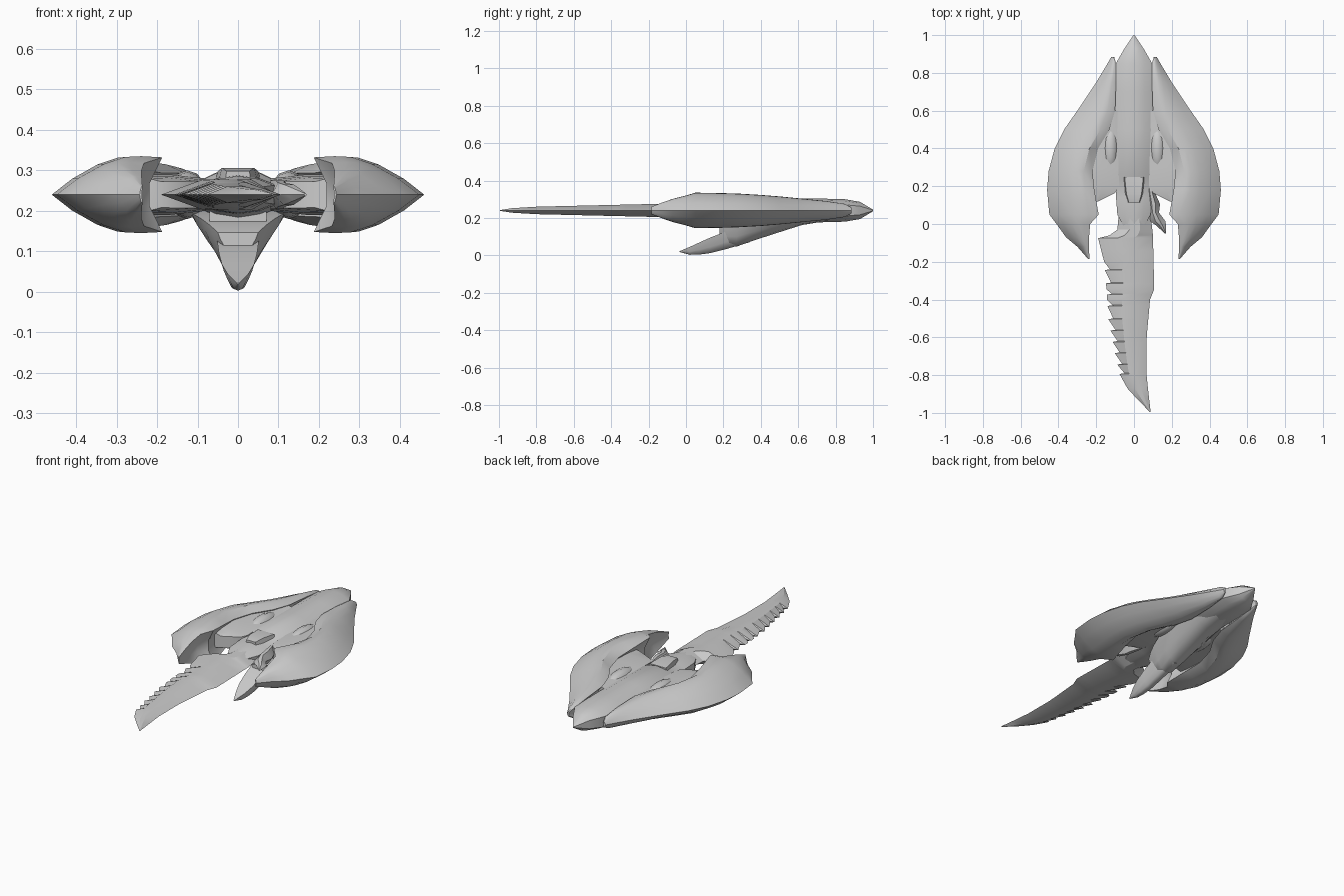
import bpy, bmesh, math

if "Cube" in bpy.data.objects:
    bpy.data.objects.remove(bpy.data.objects["Cube"])

grey = bpy.data.materials.new("hull_grey")
grey.diffuse_color = (0.6, 0.6, 0.6, 1)
grey.use_nodes = True
grey.node_tree.nodes["Principled BSDF"].inputs["Base Color"].default_value = grey.diffuse_color
MID = 0.24  # height of the sharp horizontal edge


def loft(name, rings, smooth=35):
    """Skin a list of equal-length point rings and close both ends."""
    bm = bmesh.new()
    loops = [[bm.verts.new(p) for p in ring] for ring in rings]
    n = len(loops[0])
    for a, b in zip(loops, loops[1:]):
        for k in range(n):
            bm.faces.new((a[k], a[(k + 1) % n], b[(k + 1) % n], b[k]))
    bm.faces.new(loops[0])
    bm.faces.new(loops[-1][::-1])
    bmesh.ops.recalc_face_normals(bm, faces=bm.faces)
    mesh = bpy.data.meshes.new(name)
    bm.to_mesh(mesh)
    bm.free()
    obj = bpy.data.objects.new(name, mesh)
    bpy.context.collection.objects.link(obj)
    mesh.materials.append(grey)
    bpy.ops.object.select_all(action='DESELECT')
    obj.select_set(True)
    bpy.context.view_layer.objects.active = obj
    bpy.ops.object.shade_smooth_by_angle(angle=math.radians(smooth))
    return obj


def lerp(table, y):
    """Interpolate a list of (y, value) pairs with falling y."""
    for (y0, v0), (y1, v1) in zip(table, table[1:]):
        if y0 >= y >= y1:
            return v0 + (v1 - v0) * (y0 - y) / (y0 - y1)
    return table[-1][1]


def section(y, left, right, t, profile, z=MID):
    """Place a unit profile (0..1 across, -1..1 high) between two edges."""
    return [(left + (right - left) * u, y, z + t * v) for u, v in profile]


# Fuselage: long spine with a pointed nose, stepped down at the hatch
hull = [(0, -.5), (.22, -.84), (.5, -1), (.78, -.84),
        (1, -.5), (1, .5), (.78, .84), (.5, 1), (.22, .84), (0, .5)]
stations = [(1, .003, .004), (.93, .05, .046), (.85, .096, .06), (.7, .1, .064),
            (.5, .1, .064), (.26, .1, .062), (.24, .098, .05), (.14, .095, .048),
            (.05, .088, .046), (-.06, .03, .03)]
loft("fuselage", [section(y, -w, w, t, hull) for y, w, t in stations])

# Wedge hatch behind the blade root
hatch = [(0, -1), (1, -1), (.9, 1), (.1, 1)]
loft("hatch", [section(.25, -.062, .062, .02, hatch, .278),
               section(.16, -.05, .05, .02, hatch, .286),
               section(.115, -.035, .035, .02, hatch, .278)], 20)

# Crescent wings: knife outer edge, rounded ridge, inner side dropping to the web
wing = [(.885, .105, .12, .015, .8), (.85, .095, .14, .035, .8),
        (.75, .095, .2, .05, .8), (.6, .1, .3, .065, .75),
        (.5, .13, .37, .075, .7), (.4, .19, .42, .083, .65),
        (.28, .22, .452, .09, .65), (.18, .21, .46, .093, .75),
        (.05, .187, .448, .095, .97), (0, .232, .41, .08, .97),
        (-.07, .238, .36, .062, .97), (-.12, .238, .3, .045, .97),
        (-.185, .236, .243, .02, .97)]
# Webs joining the wings to the fuselage
web_profile = [(0, -.8), (.5, -1), (1, -1), (1, 1), (.5, 1), (0, .8)]
web = [(.6, .08, .13, .045), (.5, .08, .2, .045), (.3, .08, .26, .05),
       (.2, .08, .25, .045), (.165, .1, .25, .042), (.12, .19, .25, .04)]
pod_angles = [math.tau * k / 12 for k in range(12)]
for side, label in ((1, "right"), (-1, "left")):
    rings = []
    for y, i, o, t, drop in wing:
        upper = [(.8, .42), (.55, .8), (.35, .98), (.2, 1), (0, drop), (.12, .3)]
        profile = [(1, 0)] + upper + [(u, -v) for u, v in reversed(upper)]
        rings.append(section(y, side * i, side * o, t, profile))
    loft(label + "_wing", rings)
    loft(label + "_web", [section(y, side * i, side * o, t, web_profile)
                          for y, i, o, t in web])
    # Rounded pod between wing and spine
    pod = []
    for k in range(9):
        a = math.pi * (k + .15) / 8.3
        r = math.sin(a)
        pod.append([(side * (.125 + .048 * r * math.cos(b)), .4 + .13 * math.cos(a),
                     MID + .06 * r * math.sin(b)) for b in pod_angles])
    loft(label + "_pod", pod, 60)

# Serrated blade: stepped left edge, plain right edge, flat centre
left = [(.06, -.08), (-.03, -.088), (-.06, -.13), (-.075, -.19), (-.2, -.158),
        (-.31, -.148), (-.5, -.137), (-.6, -.118), (-.72, -.095), (-.8, -.075),
        (-.87, -.035), (-.93, .02), (-.995, .084)]
right = [(.06, .085), (-.05, .1), (-.345, .107), (-.4, .085), (-.61, .066),
         (-.8, .066), (-.995, .088)]
thick = [(.06, .04), (-.2, .034), (-.8, .02), (-.93, .012), (-.995, .002)]
cuts = [(y, 0) for y in (.06, -.03, -.06, -.075, -.14, -.2)]
for y in (-.24, -.31, -.37, -.43, -.5, -.56, -.62, -.68, -.74, -.79):
    cuts += [(y, .027), (y - .004, 0)]
cuts += [(y, 0) for y in (-.345, -.4, -.87, -.93, -.995)]
cuts.sort(reverse=True)
lens = [(0, 0), (.35, -1), (.65, -1), (1, 0), (.65, 1), (.35, 1)]
blade = []
for y, notch in cuts:
    ring = section(y, lerp(left, y), lerp(right, y), lerp(thick, y), lens)
    ring[0] = (ring[0][0] + notch, y, MID)   # only the cutting edge is stepped
    blade.append(ring)
loft("serrated_blade", blade, 25)

# Hooked claw on one side of the blade root
claw = [(.19, .07, .1, .035), (.105, .07, .138, .035), (.06, .08, .132, .03),
        (.015, .085, .166, .025), (-.01, .12, .17, .015), (-.05, .163, .17, .003)]
loft("root_claw", [section(y, l, r, t, lens) for y, l, r, t in claw])

# Lower keel: (y, half width, bottom, top), flared towards the top
keel_profile = [(.5, -1), (.3, -.8), (.18, -.2), (.06, .5), (0, 1),
                (1, 1), (.94, .5), (.82, -.2), (.7, -.8)]


def keel(name, rows):
    loft(name, [section(y, -w, w, (hi - lo) / 2, keel_profile, (hi + lo) / 2)
                for y, w, lo, hi in rows], 50)


keel("keel_hull", [(.78, .075, .188, .22), (.62, .1, .162, .215), (.45, .125, .108, .205),
                   (.35, .115, .075, .195), (.27, .09, .047, .18), (.22, .07, .058, .165),
                   (.18, .05, .083, .147)])
keel("keel_beak", [(.34, .055, .07, .15), (.22, .052, .035, .13), (.13, .047, .012, .095),
                   (.07, .04, .004, .068), (.02, .026, .003, .045), (-.035, .003, .018, .022)])

# Strut linking keel and spine
loft("keel_strut", [section(y, -.07, .07, .03, web_profile, .19)
                    for y in (.5, .25)])
